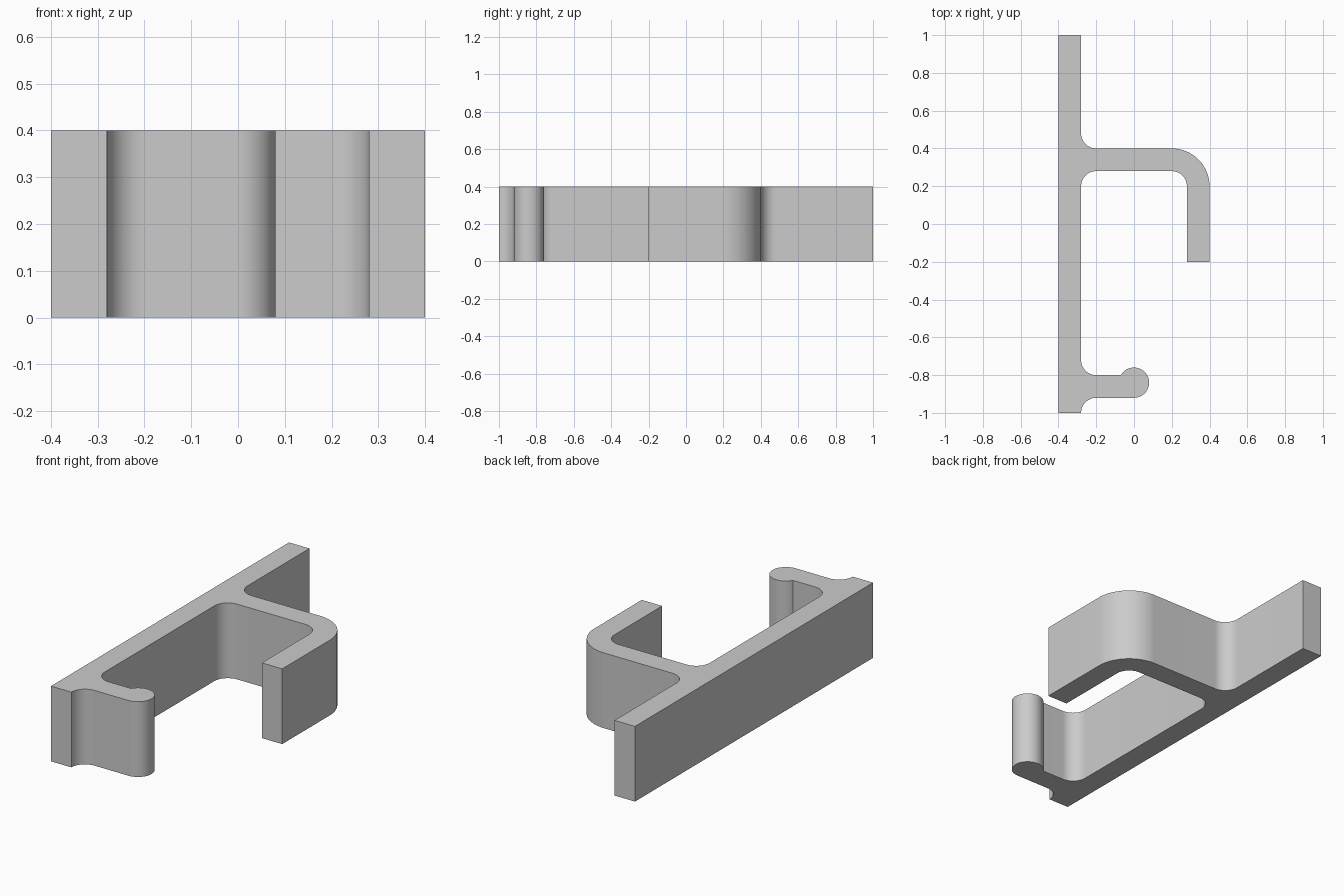
import bpy
import bmesh
from math import cos, sin, radians

cube = bpy.data.objects.get("Cube")
if cube:
    bpy.data.objects.remove(cube, do_unlink=True)

HEIGHT = 0.4
R = 0.08          # fillet and bead radius


def arc(cx, cy, r, start, end, steps=16):
    """Points along a circular arc, angles in degrees."""
    angles = [radians(start + (end - start) * i / steps) for i in range(steps + 1)]
    return [(cx + r * cos(a), cy + r * sin(a)) for a in angles]


# Cross-section, anticlockwise from the front corner of the back plate
outline = [(-0.4, -1), *arc(-0.2, -1, R, 180, 90)]
# short arm with its rounded bead
outline += arc(0, -0.84, R, -90, 150, 40)
outline += arc(-0.2, -0.72, R, 270, 180)
# inside of the hook
outline += arc(-0.2, 0.2, R, 180, 90)
outline += arc(0.2, 0.2, R, 90, 0)
# hook tip and outer bend
outline += [(0.28, -0.2), (0.4, -0.2)]
outline += arc(0.2, 0.2, 0.2, 0, 90, 24)
# upper fillet and back plate end
outline += arc(-0.2, 0.48, R, 270, 180)
outline += [(-0.28, 1), (-0.4, 1)]

# Extrude the section upwards
bm = bmesh.new()
base = bm.faces.new([bm.verts.new((x, y, 0)) for x, y in outline])
top = bmesh.ops.extrude_face_region(bm, geom=[base], use_keep_orig=True)
top_verts = [v for v in top["geom"] if isinstance(v, bmesh.types.BMVert)]
bmesh.ops.translate(bm, verts=top_verts, vec=(0, 0, HEIGHT))
bmesh.ops.recalc_face_normals(bm, faces=bm.faces)
mesh = bpy.data.meshes.new("hook_profile")
bm.to_mesh(mesh)
bm.free()

bracket = bpy.data.objects.new("hook_profile", mesh)
bpy.context.collection.objects.link(bracket)

# Single grey material
grey = bpy.data.materials.new("light_grey")
grey.use_nodes = True
colour = (0.6, 0.6, 0.6, 1)
grey.diffuse_color = colour
grey.node_tree.nodes["Principled BSDF"].inputs["Base Color"].default_value = colour
mesh.materials.append(grey)

# Smooth curved walls, sharp rims
bpy.ops.object.select_all(action="DESELECT")
bracket.select_set(True)
bpy.context.view_layer.objects.active = bracket
bpy.ops.object.shade_smooth_by_angle(angle=radians(25))
